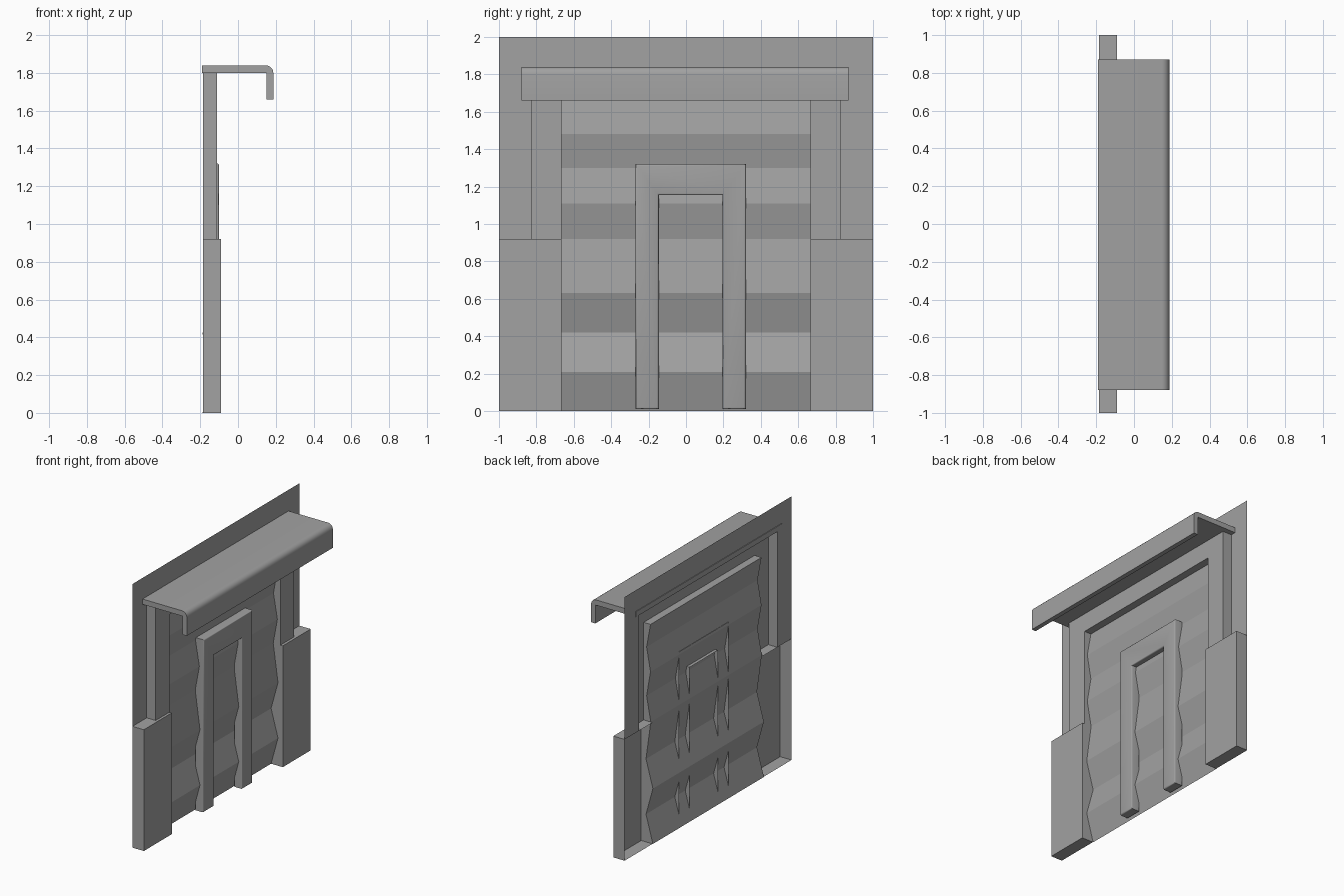
import bpy, bmesh, math

if "Cube" in bpy.data.objects:
    bpy.data.objects.remove(bpy.data.objects["Cube"])

GREY = (0.36, 0.36, 0.36, 1)
mat = bpy.data.materials.new("plain_grey")
mat.use_nodes = True
mat.diffuse_color = GREY
mat.node_tree.nodes["Principled BSDF"].inputs["Base Color"].default_value = GREY

# Main depths (x), half widths (y) and heights (z)
WALL, UPPER, LOWER = -0.185, -0.11, -0.09
IN, MID, OUT = 0.665, 0.83, 1.0
STEP, HEAD, TOP = 0.92, 1.66, 1.8


def build(name, faces, bevel_x=None, width=0.01):
    """Make a mesh from point loops; optionally round the edges lying at bevel_x."""
    bm = bmesh.new()
    for loop in faces:
        bm.faces.new([bm.verts.new(p) for p in loop])
    bmesh.ops.remove_doubles(bm, verts=bm.verts[:], dist=0.0005)
    if bevel_x is not None:
        edges = [e for e in bm.edges if all(abs(v.co.x - bevel_x) < 1e-4 for v in e.verts)]
        bmesh.ops.bevel(bm, geom=edges, offset=width, segments=3, profile=0.5, affect='EDGES')
    mesh = bpy.data.meshes.new(name)
    bm.to_mesh(mesh)
    bm.free()
    mesh.materials.append(mat)
    ob = bpy.data.objects.new(name, mesh)
    bpy.context.collection.objects.link(ob)
    return ob


def shell(outline, back, front, skip=()):
    """Front face plus side walls of a (y, z) outline, open at the back."""
    faces = [[(front, y, z) for y, z in outline]]
    for i, a in enumerate(outline):
        if i not in skip:
            b = outline[(i + 1) % len(outline)]
            faces.append([(back, *a), (back, *b), (front, *b), (front, *a)])
    return faces


def arch(y0, y1, leg, z0, z1, head):
    """Upside-down U outline, counter-clockwise seen from +x."""
    return [(y0, z0), (y0 + leg, z0), (y0 + leg, head), (y1 - leg, head),
            (y1 - leg, z0), (y1, z0), (y1, z1), (y0, z1)]


def smooth(ob):
    bpy.ops.object.select_all(action='DESELECT')
    ob.select_set(True)
    bpy.context.view_layer.objects.active = ob
    bpy.ops.object.shade_smooth_by_angle(angle=math.radians(35))


# Thin wall sheet around the opening
build("wall_sheet", [[(WALL, y, z) for y, z in arch(-OUT, OUT, OUT - MID, STEP, 2.0, TOP)]])

# Raised surround of the opening: inner sides belong to the panel recess
build("door_surround", shell(arch(-MID, MID, MID - IN, STEP, TOP, HEAD),
                             WALL, UPPER, skip=(0, 1, 2, 3, 4)))

# Lower side blocks, hollow at the back; inner sides belong to the recess
for label, y0, y1, inner in (("right", -OUT, -IN, 1), ("left", IN, OUT, 3)):
    outline = [(y0, 0), (y1, 0), (y1, STEP), (y0, STEP)]
    build(label + "_lower_block", shell(outline, WALL, LOWER, skip=(inner,)))

# Folded panel with its recess sides and ceiling
folds = [(-0.188, 0), (-0.13, 0.21), (-0.188, 0.42), (-0.13, 0.63), (-0.17, STEP),
         (-0.135, 1.11), (-0.168, 1.3), (-0.135, 1.48), (-0.168, HEAD)]
faces = []
for (xa, za), (xb, zb) in zip(folds, folds[1:]):
    faces.append([(xa, -IN, za), (xa, IN, za), (xb, IN, zb), (xb, -IN, zb)])
    rim = LOWER if zb <= STEP else UPPER
    side = [(rim, za), (rim, zb), (xb, zb), (xa, za)]
    faces.append([(x, IN, z) for x, z in side])
    faces.append([(x, -IN, z) for x, z in reversed(side)])
xt = folds[-1][0]
faces.append([(xt, -IN, HEAD), (xt, IN, HEAD), (UPPER, IN, HEAD), (UPPER, -IN, HEAD)])
build("folded_panel", faces)

# Doorway trim with rounded front edges
smooth(build("doorway_trim", shell(arch(-0.27, 0.32, 0.125, 0.01, 1.32, 1.155), -0.167, -0.1),
             bevel_x=-0.1))

# Canopy: flat roof with rounded corner and drop lip
x0, x1, z1, r = -0.19, 0.187, 1.84, 0.04
profile = [(x0, TOP), (0.152, TOP), (0.152, HEAD), (x1, HEAD)]
for i in range(6):
    a = math.radians(i * 18)
    profile.append((x1 - r + r * math.cos(a), z1 - r + r * math.sin(a)))
profile.append((x0, z1))
ya, yb = -0.88, 0.87
faces = [[(x, ya, z) for x, z in profile], [(x, yb, z) for x, z in reversed(profile)]]
for p, q in zip(profile, profile[1:] + profile[:1]):
    faces.append([(p[0], ya, p[1]), (p[0], yb, p[1]), (q[0], yb, q[1]), (q[0], ya, q[1])])
smooth(build("canopy", faces))
